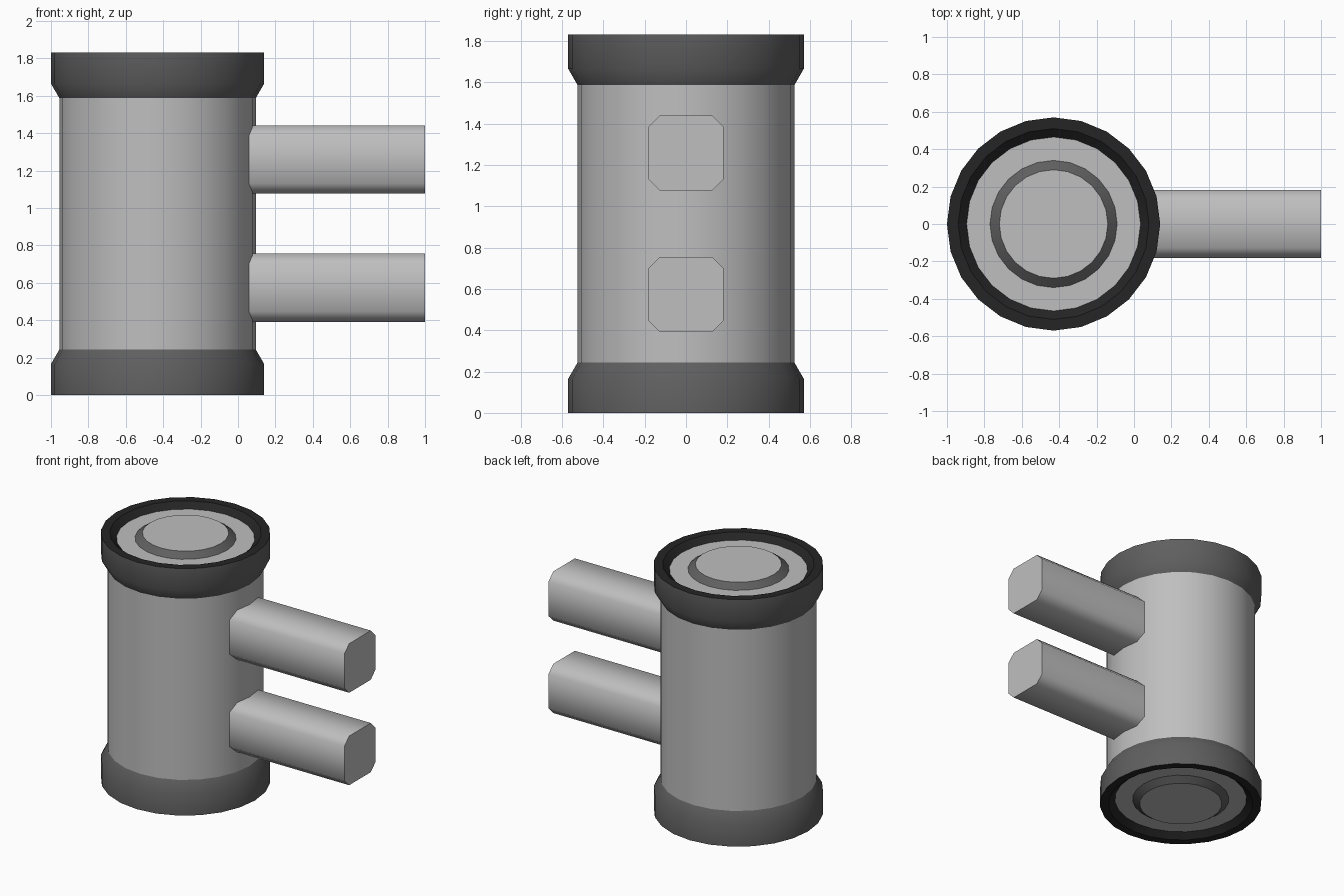
import bpy, bmesh, math

if "Cube" in bpy.data.objects:
    bpy.data.objects.remove(bpy.data.objects["Cube"])

SIDES = 24
CX = -0.43
HEIGHT = 1.83


def material(name, v):
    m = bpy.data.materials.new(name)
    m.diffuse_color = (v, v, v, 1.0)
    m.use_nodes = True
    m.node_tree.nodes["Principled BSDF"].inputs["Base Color"].default_value = m.diffuse_color
    return m


light_grey = material("light grey", 0.52)
dark_grey = material("dark grey", 0.115)
near_black = material("near black", 0.018)


def finish(name, bm, mats, angle):
    bmesh.ops.recalc_face_normals(bm, faces=bm.faces)
    me = bpy.data.meshes.new(name)
    bm.to_mesh(me)
    bm.free()
    for m in mats:
        me.materials.append(m)
    ob = bpy.data.objects.new(name, me)
    bpy.context.collection.objects.link(ob)
    bpy.ops.object.select_all(action='DESELECT')
    ob.select_set(True)
    bpy.context.view_layer.objects.active = ob
    bpy.ops.object.shade_smooth_by_angle(angle=math.radians(angle))
    return ob


def lathe(name, profile, slots, mats, angle=31):
    """Revolve an (r, z) profile about the column axis; slots = material per band.
    Open ends are capped, using the last slot values for the caps."""
    bm = bmesh.new()
    rings = []
    for r, z in profile:
        rings.append([bm.verts.new((CX + r * math.cos(2 * math.pi * i / SIDES),
                                    r * math.sin(2 * math.pi * i / SIDES), z))
                      for i in range(SIDES)])
    for a, b, s in zip(rings, rings[1:], slots):
        for i in range(SIDES):
            j = (i + 1) % SIDES
            bm.faces.new((a[i], a[j], b[j], b[i])).material_index = s
    for ring, s in ((rings[0], slots[-2]), (rings[-1], slots[-1])):
        bm.faces.new(ring).material_index = s
    return finish(name, bm, mats, angle)


# Main column
lathe("column", [(0.525, 0.15), (0.525, HEIGHT - 0.15)], [0, 0, 0], [light_grey])

# End collars with dark rim, recessed plate and raised button, top and bottom
for end in ("top", "bottom"):
    def at(points):
        return [(r, HEIGHT - d if end == "top" else d) for r, d in points]

    lathe(end + "_collar",
          at([(0.524, 0.245), (0.57, 0.165), (0.57, 0.0), (0.51, 0.0), (0.465, 0.04)]),
          [0, 0, 1, 1, 0, 2], [dark_grey, near_black, light_grey])
    lathe(end + "_button", at([(0.34, 0.038), (0.29, 0.001)]),
          [1, 0, 0], [light_grey, dark_grey], 25)

# Two octagonal arms reaching to the right
H, C = 0.182, 0.127
OCTAGON = [(H, C), (C, H), (-C, H), (-H, C), (-H, -C), (-C, -H), (C, -H), (H, -C)]
for name, zc in (("lower_arm", 0.573), ("upper_arm", 1.258)):
    bm = bmesh.new()
    ends = [[bm.verts.new((x, y, zc + z)) for y, z in OCTAGON] for x in (0.05, 1.0)]
    for i in range(8):
        j = (i + 1) % 8
        bm.faces.new((ends[0][i], ends[0][j], ends[1][j], ends[1][i]))
    for e in ends:
        bm.faces.new(e)
    finish(name, bm, [light_grey], 50)
